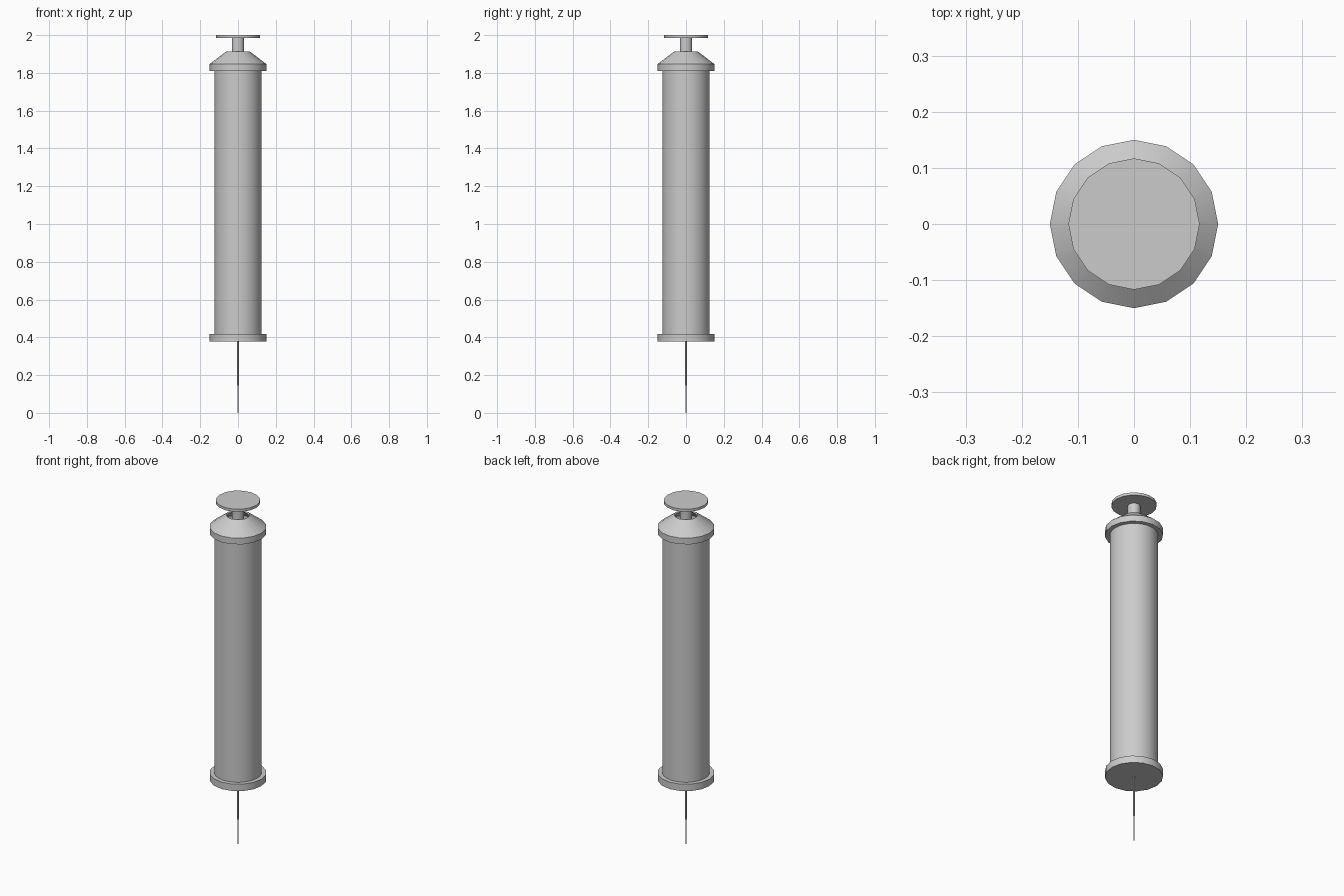
import bpy, math

if "Cube" in bpy.data.objects:
    bpy.data.objects.remove(bpy.data.objects["Cube"])

def lathe(name, profile, sides=16, closed=False):
    """Spin an (r, z) profile round z; open profiles get end caps."""
    verts, faces = [], []
    for r, z in profile:
        for i in range(sides):
            a = 2 * math.pi * i / sides
            verts.append((r * math.cos(a), r * math.sin(a), z))
    n = len(profile)
    for k in range(n if closed else n - 1):
        a, b = k * sides, (k + 1) % n * sides
        for i in range(sides):
            j = (i + 1) % sides
            faces.append((a + i, a + j, b + j, b + i))
    if not closed:
        faces.append(tuple(reversed(range(sides))))
        faces.append(tuple(range((n - 1) * sides, n * sides)))
    mesh = bpy.data.meshes.new(name)
    mesh.from_pydata(verts, [], faces)
    ob = bpy.data.objects.new(name, mesh)
    bpy.context.collection.objects.link(ob)
    bpy.ops.object.select_all(action='DESELECT')
    ob.select_set(True)
    bpy.context.view_layer.objects.active = ob
    bpy.ops.object.shade_smooth_by_angle(angle=math.radians(30))
    return ob

# Hollow barrel, open at the top under the cap
lathe("barrel", [(0.125, 0.40), (0.125, 1.83), (0.115, 1.83), (0.115, 0.40)], 32, closed=True)

# Flange closing the lower end
lathe("bottom_flange", [(0.15, 0.377), (0.15, 0.417)])

# Conical top cap with a hole for the plunger rod
lathe("top_cap", [(0.12, 1.811), (0.15, 1.811), (0.15, 1.847), (0.062, 1.914),
                  (0.056, 1.908), (0.12, 1.855)], closed=True)

# Plunger: piston, rod and thumb plate
lathe("piston", [(0.114, 1.76), (0.114, 1.80)])
lathe("plunger_rod", [(0.033, 1.79), (0.033, 1.99)])
lathe("thumb_plate", [(0.117, 1.985), (0.117, 2.0)])

# Needle: thicker sleeve and fine tip
lathe("needle_sleeve", [(0.005, 0.145), (0.005, 0.385)], 8)
lathe("needle_tip", [(0.0025, 0.0), (0.0025, 0.15)], 8)
